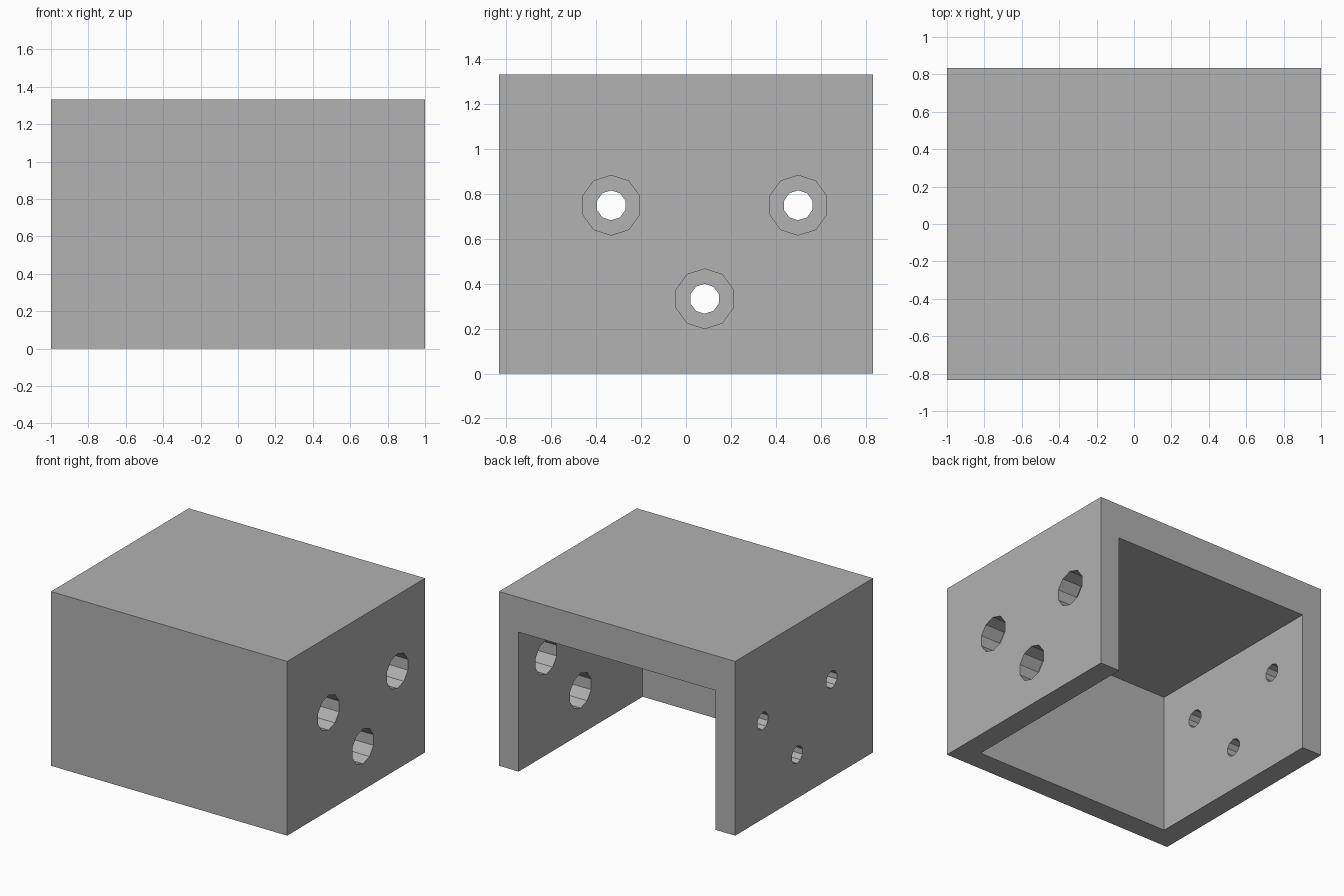
import bpy
import bmesh
from math import sin, cos, pi
from mathutils import Vector

if "Cube" in bpy.data.objects:
    bpy.data.objects.remove(bpy.data.objects["Cube"], do_unlink=True)

LENGTH, DEPTH, HEIGHT = 2.0, 5 / 3, 4 / 3
WALL, ROOF = 1 / 6, 0.267
HOLES = [(-1 / 3, 0.75), (0.5, 0.75), (1 / 12, 1 / 3)]

grey = bpy.data.materials.new("plain_grey")
grey.diffuse_color = (0.445, 0.445, 0.445, 1)
grey.use_nodes = True
grey.node_tree.nodes["Principled BSDF"].inputs["Base Color"].default_value = grey.diffuse_color


def finish(bm, name):
    bmesh.ops.recalc_face_normals(bm, faces=bm.faces)
    mesh = bpy.data.meshes.new(name)
    bm.to_mesh(mesh)
    bm.free()
    mesh.materials.append(grey)
    obj = bpy.data.objects.new(name, mesh)
    bpy.context.collection.objects.link(obj)
    return obj


def block(name, low, high):
    low, high = Vector(low), Vector(high)
    bm = bmesh.new()
    bmesh.ops.create_cube(bm, size=1)
    bmesh.ops.scale(bm, vec=high - low, verts=bm.verts)
    bmesh.ops.translate(bm, vec=(low + high) / 2, verts=bm.verts)
    return finish(bm, name)


def drill(name, x, radius):
    """Three ten-sided bits that pass through the side wall at x."""
    bm = bmesh.new()
    for y, z in HOLES:
        ring = [bm.verts.new((x - WALL, y + radius * sin(i * pi / 5), z + radius * cos(i * pi / 5)))
                for i in range(10)]
        cap = bm.faces.new(ring)
        out = bmesh.ops.extrude_face_region(bm, geom=[cap], use_keep_orig=True)
        moved = [v for v in out["geom"] if isinstance(v, bmesh.types.BMVert)]
        bmesh.ops.translate(bm, vec=(2 * WALL, 0, 0), verts=moved)
    return finish(bm, name)


# Solid housing, then the cavity open at the back and underneath
housing = block("housing", (-LENGTH / 2, -DEPTH / 2, 0), (LENGTH / 2, DEPTH / 2, HEIGHT))
cavity = block("cavity_cutter", (WALL - LENGTH / 2, WALL - DEPTH / 2, -0.5),
               (LENGTH / 2 - WALL, DEPTH, HEIGHT - ROOF))

# Wide holes in the left wall, narrow holes in the right wall
wall_centre = LENGTH / 2 - WALL / 2
wide = drill("wide_hole_cutter", wall_centre, 2 / 15)
narrow = drill("narrow_hole_cutter", -wall_centre, 1 / 15)

bpy.context.view_layer.objects.active = housing
for cutter in (cavity, wide, narrow):
    cutter.hide_render = True
    cut = housing.modifiers.new(cutter.name, "BOOLEAN")
    cut.operation = "DIFFERENCE"
    cut.solver = "EXACT"
    cut.object = cutter
    bpy.ops.object.modifier_apply(modifier=cut.name)
    bpy.data.objects.remove(cutter, do_unlink=True)
